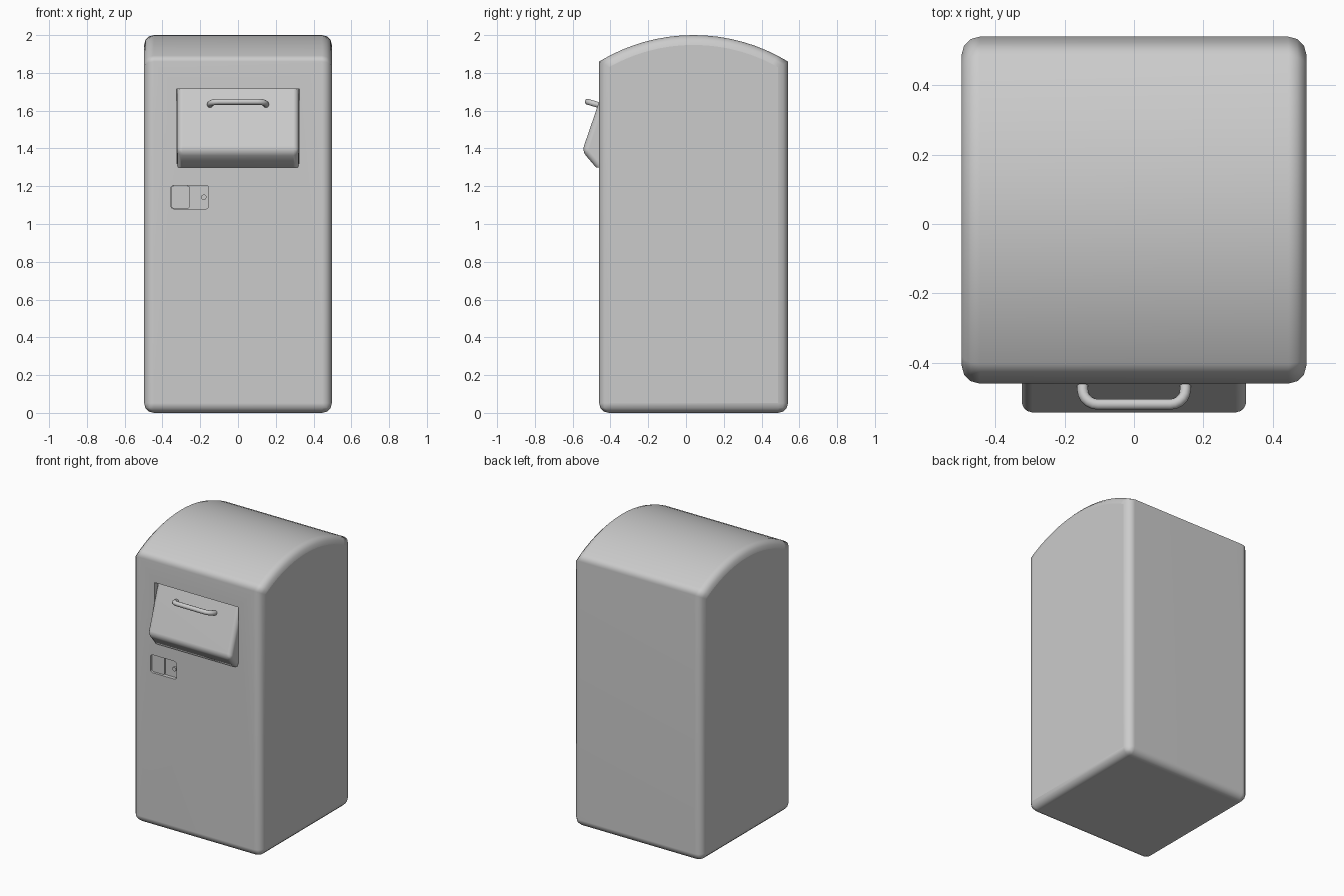
import bpy, bmesh, math
from mathutils import Vector

cube = bpy.data.objects.get("Cube")
if cube:
    bpy.data.objects.remove(cube, do_unlink=True)

grey = bpy.data.materials.new("painted_grey")
grey.use_nodes = True
colour = (0.6, 0.6, 0.6, 1)
grey.diffuse_color = colour
grey.node_tree.nodes["Principled BSDF"].inputs["Base Color"].default_value = colour


def add_object(name, bm):
    bmesh.ops.recalc_face_normals(bm, faces=bm.faces)
    mesh = bpy.data.meshes.new(name)
    bm.to_mesh(mesh)
    bm.free()
    mesh.materials.append(grey)
    obj = bpy.data.objects.new(name, mesh)
    bpy.context.collection.objects.link(obj)
    return obj


def activate(obj):
    bpy.ops.object.select_all(action='DESELECT')
    obj.select_set(True)
    bpy.context.view_layer.objects.active = obj


def prism(name, outline, depth, rule=None, width=0, segments=2):
    """Extrude a closed outline along depth; bevel the edges picked by rule."""
    bm = bmesh.new()
    face = bm.faces.new([bm.verts.new(p) for p in outline])
    new = bmesh.ops.extrude_face_region(bm, geom=[face])
    bmesh.ops.translate(bm, vec=depth, verts=[v for v in new["geom"] if isinstance(v, bmesh.types.BMVert)])
    if rule:
        edges = [e for e in bm.edges if rule(e.verts[0].co, e.verts[1].co)]
        bmesh.ops.bevel(bm, geom=edges, offset=width, segments=segments, profile=0.5,
                        affect='EDGES', clamp_overlap=True)
    return add_object(name, bm)


def box(name, x0, x1, y0, y1, z0, z1, radius=0):
    """Box with rounded corners as seen from the front."""
    outline = [(x0, y0, z0), (x1, y0, z0), (x1, y0, z1), (x0, y0, z1)]
    rule = (lambda a, b: abs(a.y - b.y) > 0.001) if radius else None
    return prism(name, outline, (0, y1 - y0, 0), rule, radius, 3)


def cut(obj, cutter):
    activate(obj)
    mod = obj.modifiers.new("cut", 'BOOLEAN')
    mod.operation, mod.solver, mod.object = 'DIFFERENCE', 'EXACT', cutter
    bpy.ops.object.modifier_apply(modifier=mod.name)
    bpy.data.objects.remove(cutter, do_unlink=True)


def smooth(obj, angle, weighted=True):
    activate(obj)
    bpy.ops.object.shade_smooth_by_angle(angle=math.radians(angle))
    if weighted:
        mod = obj.modifiers.new("weighted", 'WEIGHTED_NORMAL')
        mod.keep_sharp = True


# Cabinet: flat walls with an arched roof
half, front, back, eave = 0.497, -0.46, 0.54, 1.86
centre, radius = 0.04, 0.963
sweep = math.asin(0.5 / radius)
outline = [(-half, front, 0), (-half, back, 0)]
for i in range(17):
    a = sweep * (1 - i / 8)
    outline.append((-half, centre + radius * math.sin(a), 2 - radius + radius * math.cos(a)))
body = prism("cabinet", outline, (2 * half, 0, 0),
             lambda a, b: abs(a.x - b.x) < 0.001 or (a.z + b.z) < 0.01, 0.052, 3)

# Openings for the chute and the lock panel
cut(body, box("chute_cutter", -0.325, 0.325, -0.6, -0.40, 1.32, 1.715))
cut(body, box("panel_cutter", -0.355, -0.155, -0.6, -0.435, 1.08, 1.205, 0.015))
smooth(body, 62)
for poly in body.data.polygons:
    if abs(poly.normal.x) > 0.999 and abs(poly.center.x) > 0.49:
        poly.use_smooth = False

# Tilted chute door with a rounded lower lip
side = [(-0.38, 1.714), (-0.437, 1.714), (-0.55, 1.385), (-0.475, 1.298), (-0.38, 1.298)]
door = prism("chute_door", [(-0.323, y, z) for y, z in side], (0.646, 0, 0),
             lambda a, b: max(a.y, b.y) < -0.43 and min(a.z, b.z) < 1.5
             and not (abs(a.x - b.x) > 0.1 and a.z < 1.35), 0.03, 3)
smooth(door, 50)

# Handle: a bent round bar standing off the door
curve = bpy.data.curves.new("door_handle", 'CURVE')
curve.dimensions = '3D'
curve.bevel_depth, curve.bevel_resolution, curve.use_fill_caps = 0.016, 3, True
root, tip = Vector((0, -0.45, 1.626)), Vector((0, -0.52, 1.647))
path = []
for i in range(6):
    a = math.pi / 2 * i / 5
    bend = tip + (root - tip) * 0.6 * (1 - math.sin(a))
    path.append(bend + Vector((-0.148 + 0.045 * (1 - math.cos(a)), 0, 0)))
path.insert(0, root + Vector((-0.148, 0, 0)))
path += [Vector((-p.x, p.y, p.z)) for p in reversed(path)]
spline = curve.splines.new('POLY')
spline.points.add(len(path) - 1)
for point, p in zip(spline.points, path):
    point.co = (*p, 1)
handle = bpy.data.objects.new("door_handle", curve)
bpy.context.collection.objects.link(handle)
curve.materials.append(grey)
activate(handle)
bpy.ops.object.convert(target='MESH')
smooth(bpy.context.object, 50, False)

# Lock panel: raised left plate and round key lock
box("lock_plate", -0.353, -0.255, -0.447, -0.43, 1.082, 1.203, 0.013)
bm = bmesh.new()
bmesh.ops.create_cone(bm, cap_ends=True, segments=16, radius1=0.014, radius2=0.014, depth=0.02)
lock = add_object("key_lock", bm)
lock.rotation_euler.x = math.pi / 2
lock.location = (-0.181, -0.438, 1.142)
smooth(lock, 40)
